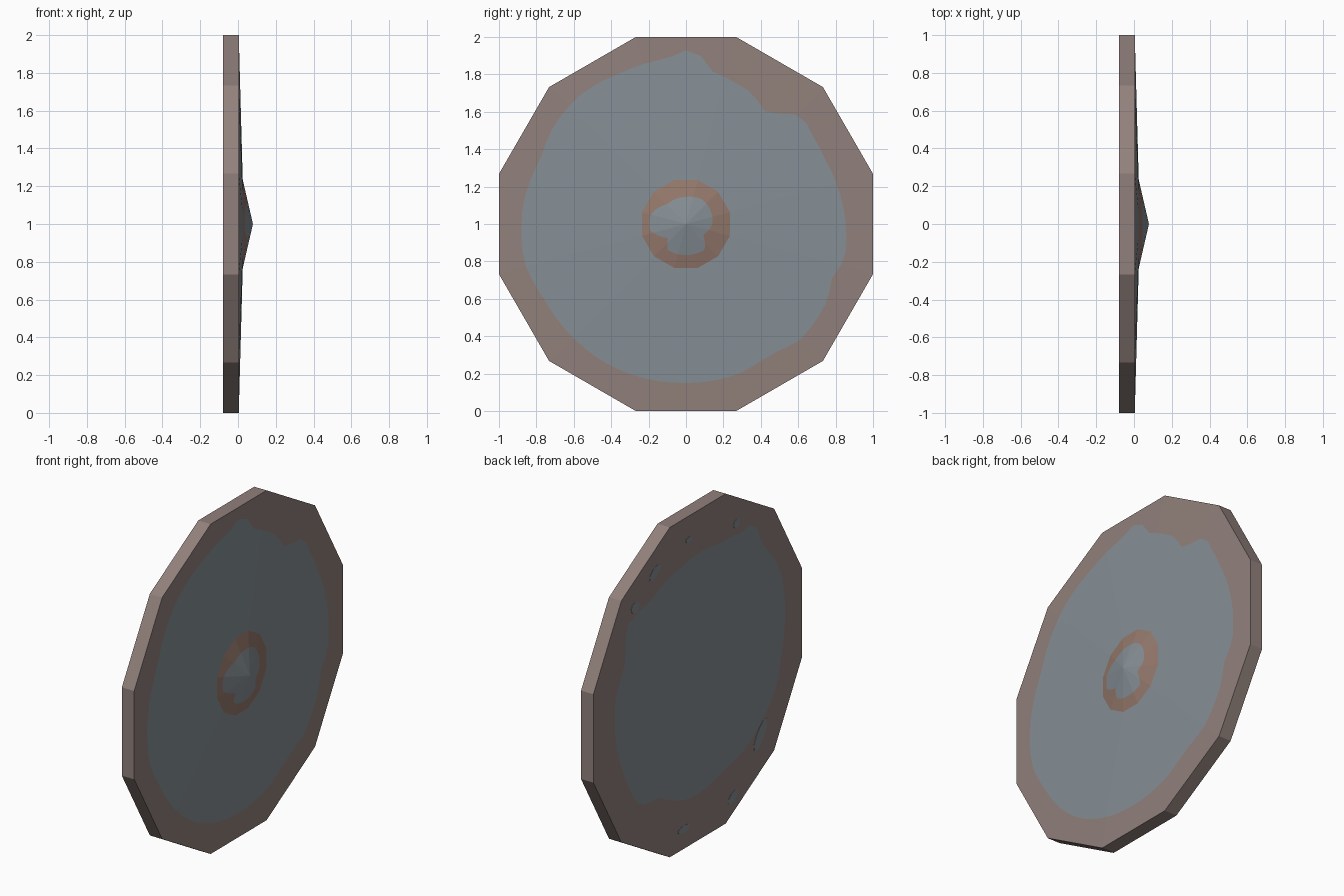
import bpy, bmesh, math

if "Cube" in bpy.data.objects:
    bpy.data.objects.remove(bpy.data.objects["Cube"])

BACK, EDGE, BOSS, TIP = -0.079, 0.004, 0.025, 0.079   # x positions
APO, BOSS_APO = 1.0, 0.235                            # flat-to-centre distances
STEP = 5                                              # degrees per outline sample


def material(name, srgb):
    m = bpy.data.materials.new(name)
    lin = [((c + 0.055) / 1.055) ** 2.4 for c in srgb]
    m.diffuse_color = (*lin, 1)
    m.use_nodes = True
    m.node_tree.nodes["Principled BSDF"].inputs["Base Color"].default_value = m.diffuse_color
    return m


MATS = [material("worn_brown", (0.57, 0.505, 0.485)),
        material("steel_grey", (0.525, 0.56, 0.585)),
        material("rust_brown", (0.585, 0.475, 0.425))]

# paint outlines as (degrees, radius), seen in the y-z plane
FRONT = [(0, .855), (10, .84), (25, .82), (35, .825), (43, .85), (51, .76), (56, .73),
         (62, .78), (71, .80), (81, .83), (86, .92), (91, .93), (96, .89), (114, .88),
         (129, .893), (143, .88), (156, .852), (172, .876), (194, .888), (208, .857),
         (242, .857), (270, .85), (288, .85), (303, .83), (315, .87), (330, .86),
         (341, .83), (347, .87)]
BOSS_WEAR = [(0, .14), (19, .147), (55, .157), (90, .145), (133, .145), (166, .197),
             (190, .195), (218, .12), (235, .17), (270, .165), (306, .17), (327, .108)]
REAR = [(10, .80), (27, .77), (39, .88), (54, .77), (77, .73), (107, .75), (121, .82),
        (127, .91), (137, .83), (157, .86), (193, .82), (206, .83), (232, .77),
        (251, .71), (275, .72), (302, .70), (313, .80), (337, .78)]


def polar(table, deg):
    """Radius of a closed outline at an angle."""
    pts = [(table[-1][0] - 360, table[-1][1])] + table + [(table[0][0] + 360, table[0][1])]
    for (a, r), (b, s) in zip(pts, pts[1:]):
        if a <= deg <= b:
            return r + (s - r) * (deg - a) / (b - a)


def flat_cos(deg):
    """Ratio of flat distance to radius for a 12-sided outline."""
    return math.cos(math.radians((deg + 15) % 30 - 15))


def front_x(d):
    """Shallow cone with a steeper central boss."""
    if d < BOSS_APO:
        return TIP + (BOSS - TIP) * d / BOSS_APO
    return BOSS + (EDGE - BOSS) * (d - BOSS_APO) / (APO - BOSS_APO)


def finish(bm, name):
    bmesh.ops.recalc_face_normals(bm, faces=bm.faces)
    me = bpy.data.meshes.new(name)
    bm.to_mesh(me)
    bm.free()
    for m in MATS:
        me.materials.append(m)
    ob = bpy.data.objects.new(name, me)
    bpy.context.collection.objects.link(ob)
    return ob


# shield disc: rings from the boss tip, over the rim, to the centre of the back
bm = bmesh.new()
angles = range(0, 360, STEP)


def ring(radius, xfun):
    out = []
    for a in angles:
        r, t = radius(a), math.radians(a)
        out.append(bm.verts.new((xfun(r * flat_cos(a)), r * math.cos(t), 1 + r * math.sin(t))))
    return out


rings = [ring(lambda a: polar(BOSS_WEAR, a), front_x),
         ring(lambda a: BOSS_APO / flat_cos(a), front_x),
         ring(lambda a: polar(FRONT, a), front_x),
         ring(lambda a: APO / flat_cos(a), lambda d: EDGE),
         ring(lambda a: APO / flat_cos(a), lambda d: BACK),
         ring(lambda a: polar(REAR, a), lambda d: BACK)]
n = len(rings[0])
for r0, r1, mat in zip(rings, rings[1:], (2, 1, 0, 0, 0)):
    for i in range(n):
        j = (i + 1) % n
        bm.faces.new((r0[i], r0[j], r1[j], r1[i])).material_index = mat
for r0, x in ((rings[0], TIP), (rings[-1], BACK)):
    c = bm.verts.new((x, 0, 1))
    for i in range(n):
        bm.faces.new((c, r0[i], r0[(i + 1) % n])).material_index = 1
finish(bm, "shield_disc")

# small worn patches on the back rim: y, z, half length, half width, tilt
PATCHES = [(-.37, .78, .03, .025, 0), (.086, .855, .03, .018, 0), (.41, .78, .06, .03, -30),
           (.60, .64, .04, .035, 0), (-.6, -.59, .10, .04, 125), (-.335, -.866, .05, .03, 150),
           (.134, -.88, .06, .022, 0)]
bm = bmesh.new()
for y, z, a, b, tilt in PATCHES:
    t = math.radians(tilt)
    loops = []
    for x in (BACK - 0.0015, BACK + 0.001):
        loop = []
        for k in range(8):
            u, v = a * math.cos(k * math.pi / 4), b * math.sin(k * math.pi / 4)
            loop.append(bm.verts.new((x, y + u * math.cos(t) - v * math.sin(t),
                                      1 + z + u * math.sin(t) + v * math.cos(t))))
        loops.append(loop)
    bm.faces.new(loops[0])
    bm.faces.new(loops[1])
    for k in range(8):
        m = (k + 1) % 8
        bm.faces.new((loops[0][k], loops[0][m], loops[1][m], loops[1][k]))
for f in bm.faces:
    f.material_index = 1
finish(bm, "back_worn_patches")
